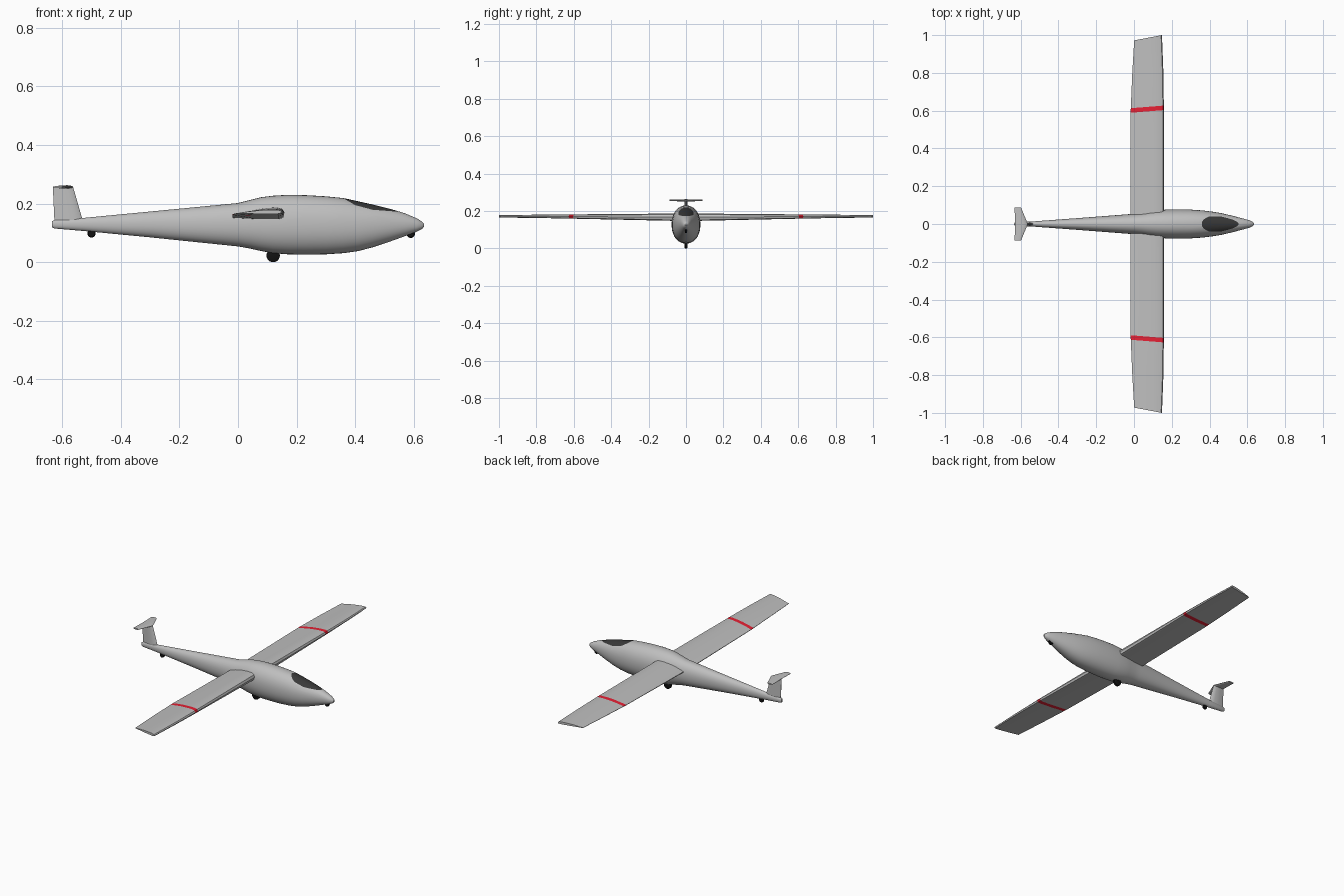
import bpy, bmesh, math
from mathutils import Vector

if "Cube" in bpy.data.objects:
    bpy.data.objects.remove(bpy.data.objects["Cube"])


def mat(name, r, g, b):
    m = bpy.data.materials.new(name)
    m.diffuse_color = (r, g, b, 1)
    m.use_nodes = True
    m.node_tree.nodes["Principled BSDF"].inputs["Base Color"].default_value = m.diffuse_color
    return m


GREY = mat("pale grey", 0.52, 0.52, 0.52)
DARK = mat("dark canopy", 0.04, 0.04, 0.04)
RED = mat("red", 0.8, 0.015, 0.035)
BLACK = mat("black rubber", 0.006, 0.006, 0.006)


def loft(bm, rings):
    """Skin closed rings of equal size and cap both ends; returns faces per band."""
    vs = [[bm.verts.new(p) for p in r] for r in rings]
    n = len(vs[0])
    bands = [[bm.faces.new((a[i], a[(i + 1) % n], b[(i + 1) % n], b[i])) for i in range(n)]
             for a, b in zip(vs, vs[1:])]
    bm.faces.new(vs[0][::-1])
    bm.faces.new(vs[-1])
    return bands


def finish(bm, name, mats, angle=35):
    bmesh.ops.recalc_face_normals(bm, faces=bm.faces[:])
    me = bpy.data.meshes.new(name)
    bm.to_mesh(me)
    bm.free()
    ob = bpy.data.objects.new(name, me)
    bpy.context.collection.objects.link(ob)
    for m in mats:
        me.materials.append(m)
    bpy.ops.object.select_all(action='DESELECT')
    ob.select_set(True)
    bpy.context.view_layer.objects.active = ob
    bpy.ops.object.shade_smooth_by_angle(angle=math.radians(angle))
    return ob


# Fuselage: oval stations (x, bottom, top, half width)
stations = [(-.635, .119, .140, .006), (-.625, .115, .145, .010), (-.53, .107, .151, .014),
            (-.3, .085, .173, .031), (0, .054, .202, .054), (.04, .047, .212, .059),
            (.08, .038, .222, .067), (.12, .031, .227, .073), (.17, .027, .230, .076),
            (.23, .026, .229, .077), (.30, .027, .225, .076), (.36, .031, .219, .072),
            (.41, .038, .208, .066), (.46, .051, .197, .058), (.52, .071, .182, .044),
            (.57, .089, .167, .031), (.61, .104, .150, .020), (.628, .113, .139, .012),
            (.635, .121, .131, .005)]
N = 40
rings = []
for x, lo, hi, w in stations:
    ring = []
    for i in range(N):
        c, s = math.cos(2 * math.pi * i / N), math.sin(2 * math.pi * i / N)
        e = 2 / 2.15
        ring.append((x, w * math.copysign(abs(c) ** e, c),
                     (lo + hi) / 2 + (hi - lo) / 2 * math.copysign(abs(s) ** e, s)))
    rings.append(ring)
bm = bmesh.new()
loft(bm, rings)

# Canopy: cut its outline into the skin, then colour the faces inside it
outline = [(.357, .220), (.40, .195), (.46, .179), (.553, .172)]
planes = [(Vector((x0, 0, z0)), Vector((z0 - z1, 0, x1 - x0)))
          for (x0, z0), (x1, z1) in zip(outline, outline[1:])]
planes.append((Vector((.553, 0, 0)), Vector((-1, 0, 0))))
for co, no in planes:
    fs = [f for f in bm.faces if .3 < f.calc_center_median().x < .6
          and f.calc_center_median().z > .14]
    geom = set(fs) | {e for f in fs for e in f.edges} | {v for f in fs for v in f.verts}
    bmesh.ops.bisect_plane(bm, geom=list(geom), plane_co=co, plane_no=no, dist=1e-5)
for f in bm.faces:
    c = f.calc_center_median()
    if c.x > .3 and all((c - co).dot(no) > 0 for co, no in planes):
        f.material_index = 1
finish(bm, "fuselage", [GREY, DARK], 40)

# Wings: airfoil as (chord fraction from trailing edge, height fraction)
airfoil = [(0, .22), (.2, .52), (.45, .82), (.7, .98), (.88, 1), (.97, .85),
           (1, .5), (.98, .12), (.9, 0), (.5, 0), (0, .12)]
# Wing stations: (y, sweep of the end, trailing x, leading x, bottom z, top z)
wing = [(0, 0, -.018, .158, .146, .187), (.589, .014, -.018, .158, .159, .182),
        (.613, .014, -.017, .158, .1595, .182), (.80, .02, -.009, .155, .163, .180),
        (.972, .028, .001, .148, .165, .179)]
for side, label in ((1, "left"), (-1, "right")):
    bm = bmesh.new()
    bands = loft(bm, [[(t + (l - t) * u, side * (y + sw * u), b + (h - b) * v)
                       for u, v in airfoil] for y, sw, t, l, b, h in wing])
    for f in bands[1]:  # red stripe
        f.material_index = 1
    finish(bm, label + "_wing", [GREY, RED])


# Tail fin and tailplane: thin tapered slabs with a lens section
lens = [(0, .15), (.35, .8), (.7, 1), (.93, .6), (1, 0),
        (.93, -.6), (.7, -1), (.35, -.8), (0, -.15)]
bm = bmesh.new()
loft(bm, [[(t + (l - t) * u, v * w, z) for u, v in lens]
          for t, l, w, z in ((-.626, -.525, .009, .125), (-.632, -.563, .007, .257))])
finish(bm, "tail_fin", [GREY])

bm = bmesh.new()
loft(bm, [[(t + (l - t) * u, y, .257 + v * w) for u, v in lens]
          for y, t, l, w in ((-.087, -.632, -.598, .004), (0, -.630, -.562, .006),
                             (.087, -.632, -.598, .004))])
finish(bm, "tailplane", [GREY])

# Wheels: (name, x, z, radius, width)
for name, x, z, r, w in (("main_wheel", .12, .023, .023, .018),
                         ("nose_wheel", .59, .097, .014, .012),
                         ("tail_wheel", -.5, .098, .014, .012)):
    bm = bmesh.new()
    loft(bm, [[(x + q * math.cos(a * math.pi / 12), y, z + q * math.sin(a * math.pi / 12))
               for a in range(24)]
              for y, q in ((-w / 2, r * .8), (-w / 3, r), (w / 3, r), (w / 2, r * .8))])
    finish(bm, name, [BLACK])
